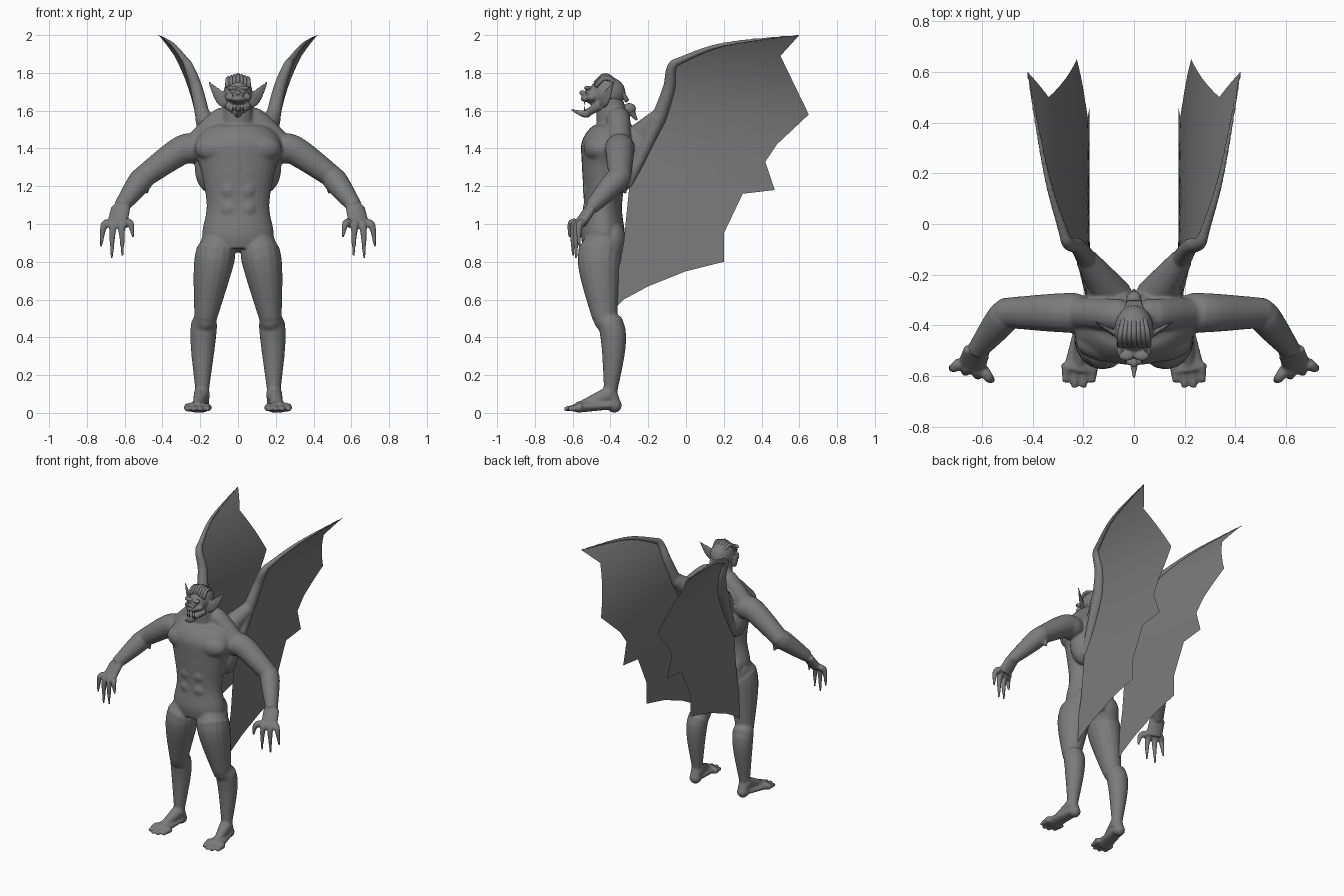
import bpy, bmesh, math
from mathutils import Vector, Matrix

X, Y, Z = (Vector(row) for row in Matrix.Identity(3))

cube = bpy.data.objects.get("Cube")
if cube:
    bpy.data.objects.remove(cube)

stone = bpy.data.materials.new("stone grey")
stone.use_nodes = True
colour = (.2, .2, .2, 1)
stone.diffuse_color = colour
stone.node_tree.nodes["Principled BSDF"].inputs["Base Color"].default_value = colour


def smooth_path(points, steps=5):
    """Catmull-Rom interpolation of vectors of any size."""
    keys = [Vector(point) for point in points]
    padded = [keys[0], *keys, keys[-1]]
    path = []
    for before, start, end, after in zip(padded, padded[1:], padded[2:], padded[3:]):
        leave, arrive = (end - before) / 2, (after - start) / 2
        for k in range(steps):
            t = k / steps
            blend = t * t * (3 - 2 * t)
            path.append(start.lerp(end, blend) + leave * (t * (1 - t) ** 2)
                        - arrive * (t * t * (1 - t)))
    return path + [keys[-1]]


def loft(bm, rows, flat=1, ref=X, sides=16):
    """Closed tube through (x, y, z, radius along ref); flat scales the other radius."""
    centres = [Vector(row[:3]) for row in rows]
    last = len(rows) - 1
    rings = []
    for i, (centre, row) in enumerate(zip(centres, rows)):
        along = (centres[min(i + 1, last)] - centres[max(i - 1, 0)]).normalized()
        u = (ref - along * ref.dot(along)).normalized()
        v = along.cross(u) * flat
        angles = [math.tau * k / sides for k in range(sides)]
        rings.append([bm.verts.new(centre + (u * math.cos(a) + v * math.sin(a)) * row[3])
                      for a in angles])
    for lower, upper in zip(rings, rings[1:]):
        for k in range(sides):
            bm.faces.new((lower[k - 1], lower[k], upper[k], upper[k - 1]))
    bm.faces.new(rings[0])
    bm.faces.new(rings[-1])


def limb(bm, start, end, thick, thin, bulge=0, bow=Z * 0, steps=12, **shape):
    """Tapered tube whose muscle swell and bend peak near its start."""
    start, end = Vector(start), Vector(end)
    rows = []
    for k in range(steps + 1):
        t = k / steps
        swell = math.sin(math.pi * math.sqrt(t))
        centre = start.lerp(end, t) + bow * swell
        rows.append((*centre, thick + (thin - thick) * t + bulge * swell))
    loft(bm, rows, **shape)


def blob(bm, centre, radii):
    matrix = Matrix.Translation(centre) @ Matrix.Diagonal((*radii, 1))
    bmesh.ops.create_icosphere(bm, subdivisions=3, radius=1, matrix=matrix)


def mirror(bm):
    copy = bmesh.ops.duplicate(bm, geom=bm.verts[:] + bm.edges[:] + bm.faces[:])["geom"]
    for item in copy:
        if isinstance(item, bmesh.types.BMVert):
            item.co.x *= -1


def finish(name, bm):
    bmesh.ops.recalc_face_normals(bm, faces=bm.faces[:])
    for face in bm.faces:
        face.smooth = True
    mesh = bpy.data.meshes.new(name)
    bm.to_mesh(mesh)
    bm.free()
    mesh.materials.append(stone)
    obj = bpy.data.objects.new(name, mesh)
    bpy.context.collection.objects.link(obj)
    return obj


def merge_flesh(obj, voxel, relax):
    """Fuse overlapping volumes into one skin and soften the seams."""
    merge = obj.modifiers.new("merge", "REMESH")
    merge.mode = "VOXEL"
    merge.voxel_size = voxel
    merge.use_smooth_shade = True
    soften = obj.modifiers.new("soften", "SMOOTH")
    soften.iterations = relax


def on_wing(y, z):
    """Point of the wing surface: upright below, flaring outward at the top and rear."""
    rise = max(0, (z - 1.2) / .8)
    return Vector((.175 + .185 * rise ** 3 + rise * y / 10, y, z))


def edge_at(edge, z):
    """The y of a descending (y, z) outline at height z."""
    for (y, top), (next_y, low) in zip(edge, edge[1:]):
        if low <= z <= top:
            return y + (next_y - y) * (top - z) / (top - low)
    return edge[-1][0]


# Joints of the left side
hip, knee, ankle = (.105, -.44, .88), (.172, -.43, .5), (.19, -.4, .1)
heel, ball = (.19, -.38, .04), (.22, -.58, .03)
shoulder, elbow, wrist = (.25, -.35, 1.4), (.5, -.35, 1.25), (.62, -.5, 1.09)
knuckles = Vector((.64, -.56, 1))
nape, wing_root = (.05, -.36, 1.55), (.08, -.29, 1.42)

# Wing outline as (y, z): leading bone, then scalloped rear edge, then inner edge
bone = [(-.14, 1.57), (-.09, 1.72), (-.075, 1.83), (-.02, 1.87), (.2, 1.95), (.6, 2)]
rear = [(.6, 2), (.5, 1.89), (.65, 1.58), (.48, 1.42), (.42, 1.33), (.47, 1.18), (.3, 1.16),
        (.2, .95), (.2, .8), (0, .75), (-.2, .67), (-.33, .6), (-.4, .53)]
inner = [(-.2, 1.4), (-.3, 1.2), (-.33, .9), (-.4, .53)]

# Body: paired limbs and muscles first, then the trunk
bm = bmesh.new()
# leg
blob(bm, hip, (.098, .11, .1))
limb(bm, hip, knee, .095, .06, bulge=.018, bow=X * .008 - Y * .02, flat=1.1)
limb(bm, knee, ankle, .06, .034, bulge=.015, bow=X * .008 + Y * .038)
blob(bm, knee, (.06, .06, .07))
blob(bm, (.09, -.39, .92), (.09, .07, .1))
# foot and toes
blob(bm, heel, (.04, .04, .04))
limb(bm, ankle, heel, .038, .038)
limb(bm, ankle, ball, .045, .02)
limb(bm, heel, ball, .04, .06, flat=.5)
for i in range(4):
    x = .16 + .035 * i
    limb(bm, (x, -.55, .03), (x + .005, .02 * abs(i - 1.5) - .655, .02), .023, .013)
# arm and palm
limb(bm, shoulder, elbow, .075, .06, bulge=.005, bow=Z * .02, ref=Y)
limb(bm, elbow, wrist, .06, .04, bulge=.008)
blob(bm, elbow, (.06, .06, .06))
limb(bm, wrist, knuckles, .028, .03, flat=1.9, ref=Y - X * .3)
# elbow spur
limb(bm, elbow, (.48, -.32, 1.16), .05, .006)
# fingers and thumb, fanned out and curving forward
for i in range(4):
    fan = (X + Y * .3) * (.045 - .03 * i)
    drop = .19 - .04 * (i - 1.3) ** 2
    limb(bm, knuckles + fan, knuckles + fan * 1.9 - Y * .03 - Z * drop, .023, .007,
         bow=fan / 3 - Y * .02 + Z * .02)
# shoulder, chest and back muscles
limb(bm, nape, shoulder, .065, .06, bow=Z * .03, ref=Y)
blob(bm, shoulder, (.1, .08, .08))
blob(bm, (.1, -.465, 1.4), (.13, .078, .08))
blob(bm, (.14, -.35, 1.3), (.09, .08, .14))
for i in range(3):
    blob(bm, (.045, -.515, 1.08 + i / 10), (.05, .032, .05))
# wing arm: root, bone that thins to the tip, and the flap down the back
bone_rows = [(*on_wing(y, z), .04 - .007 * i) for i, (y, z) in enumerate(bone)]
joint = bone_rows[0][:3]
limb(bm, wing_root, joint, .08, .045)
loft(bm, smooth_path(bone_rows))
limb(bm, joint, (.16, -.31, 1.2), .04, .025)
blob(bm, (.14, -.25, 1.42), (.05, .07, .1))
mirror(bm)
# trunk, crotch and neck
trunk = [(0, -.44, .87, .17), (0, -.44, .95, .19), (0, -.44, 1.1, .166), (0, -.43, 1.3, .2),
         (0, -.41, 1.4, .24), (0, -.38, 1.5, .18), (0, -.38, 1.55, .1)]
loft(bm, smooth_path(trunk), flat=.61, sides=28)
blob(bm, (0, -.44, .92), (.12, .1, .07))
limb(bm, (0, -.37, 1.45), (0, -.41, 1.67), .1, .07)
merge_flesh(finish("body", bm), voxel=.007, relax=7)

# Head: brow, eye, cheek, nostril, ear and jaw side in pairs
bm = bmesh.new()
jaw, chin = (.05, -.45, 1.63), (0, -.52, 1.59)
blob(bm, (.03, -.52, 1.72), (.03, .02, .012))
blob(bm, (.03, -.52, 1.7), (.013, .012, .009))
blob(bm, (.045, -.5, 1.67), (.024, .026, .02))
blob(bm, (.02, -.545, 1.685), (.012, .012, .01))
limb(bm, (.05, -.44, 1.66), (.16, -.38, 1.76), .03, .003, bulge=.015,
     bow=X * .01 - Z * .02, flat=.3, ref=Z)
limb(bm, jaw, chin, .025, .02)
mirror(bm)
# skull, face, snout, nose and beard curling forward from the chin
blob(bm, (0, -.415, 1.695), (.077, .095, .085))
blob(bm, (0, -.465, 1.68), (.06, .07, .06))
blob(bm, (0, -.525, 1.663), (.042, .033, .018))
blob(bm, (0, -.548, 1.695), (.015, .018, .014))
limb(bm, chin, (0, -.61, 1.605), .024, .003, bow=Z * -.01)
merge_flesh(finish("head", bm), voxel=.005, relax=3)

# Hair: ridged strands swept back into a knot and tail
bm = bmesh.new()
knot = (0, -.3, 1.61)
for i in range(-3, 4):
    side = X * i * .019
    sink = Z * abs(i) * .006
    limb(bm, side - sink + Vector((0, -.48, 1.745)), side / 3 + Vector((0, -.31, 1.65)),
         .012, .012, bow=Z * .06 + Y * .03, sides=8)
blob(bm, knot, (.03, .035, .03))
limb(bm, knot, (0, -.26, 1.55), .027, .005)
finish("hair", bm)

# Fangs, upper and lower
bm = bmesh.new()
for x in (.012, .028):
    for root, point in ((1.655, 1.63), (1.6, 1.625)):
        limb(bm, (x, -.535, root), (x, -.54, point), .006, .001, sides=6, steps=1)
mirror(bm)
finish("fangs", bm)

# Wing membranes: level strips from the leading to the rear edge
bm = bmesh.new()
lead = [tuple(point) for point in reversed(smooth_path(bone))] + inner
levels = {z for y, z in lead + rear} | {2 - i / 25 for i in range(36)}
columns = 10
strips = []
for z in sorted(levels):
    front, back = edge_at(lead, z), edge_at(rear, z)
    strips.append([bm.verts.new(on_wing(front + (back - front) * k / columns, z))
                   for k in range(columns + 1)])
for low, high in zip(strips, strips[1:]):
    for k in range(columns):
        bm.faces.new((low[k], low[k + 1], high[k + 1], high[k]))
bmesh.ops.remove_doubles(bm, verts=bm.verts[:], dist=.0005)
mirror(bm)
finish("wing_membranes", bm)
